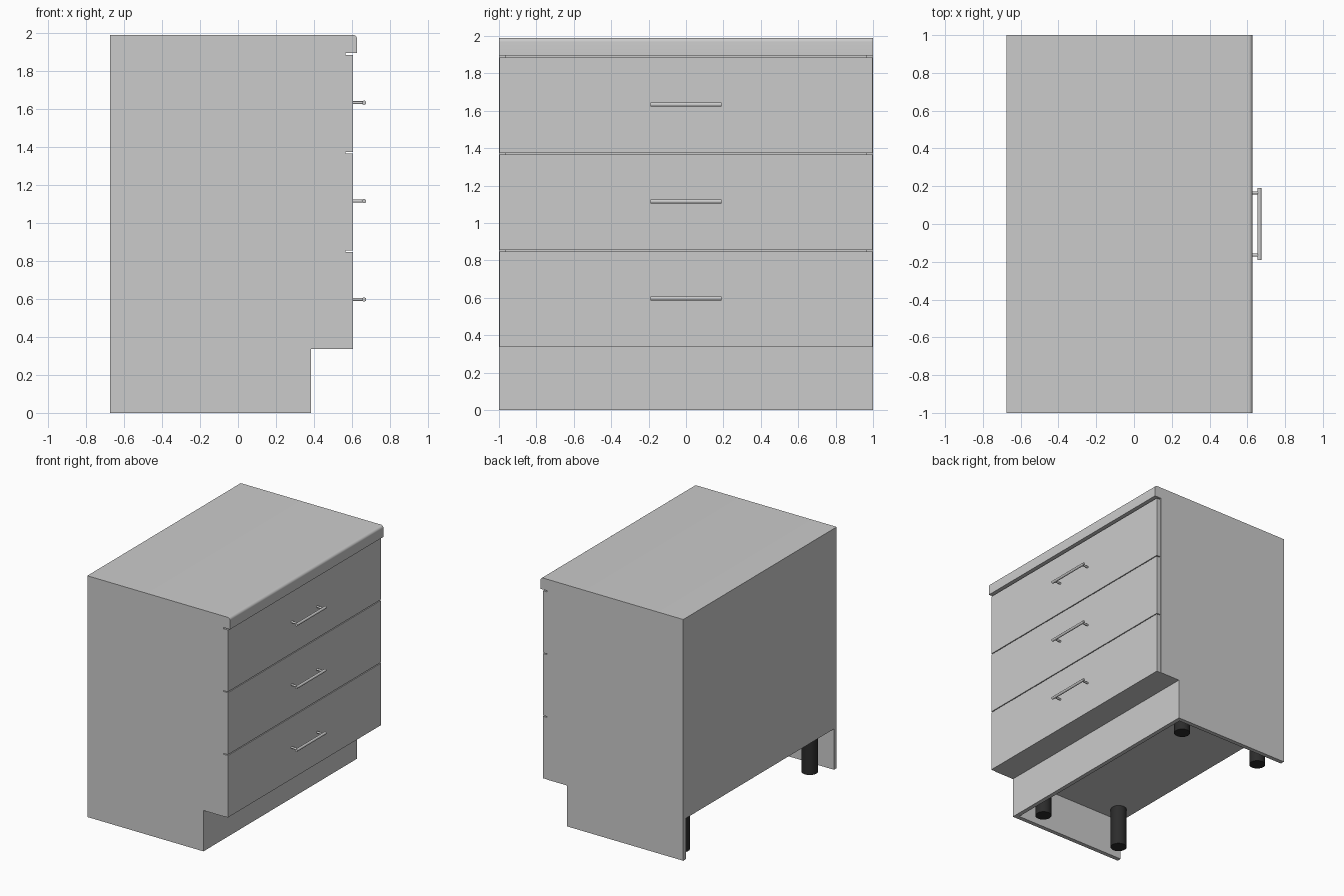
import bpy, bmesh, math

if "Cube" in bpy.data.objects:
    bpy.data.objects.remove(bpy.data.objects["Cube"])

BACK, CARCASS, FACE = -0.675, 0.567, 0.606   # x of back, carcass front, drawer faces
TOE_X, TOE_Z = 0.385, 0.337                  # toe-kick recess
TOP_Z, COUNTER_Z = 1.99, 1.895
T = 0.035                                    # panel thickness

black = bpy.data.materials.new("leg_black")
black.diffuse_color = (0.025, 0.025, 0.025, 1)
black.use_nodes = True
black.node_tree.nodes["Principled BSDF"].inputs["Base Color"].default_value = black.diffuse_color


def extrude_profile(name, pts, y0, y1):
    """Extrude an x/z outline along y."""
    bm = bmesh.new()
    face = bm.faces.new([bm.verts.new((x, y0, z)) for x, z in pts])
    ext = bmesh.ops.extrude_face_region(bm, geom=[face])
    moved = [v for v in ext["geom"] if isinstance(v, bmesh.types.BMVert)]
    bmesh.ops.translate(bm, verts=moved, vec=(0, y1 - y0, 0))
    bmesh.ops.recalc_face_normals(bm, faces=bm.faces)
    mesh = bpy.data.meshes.new(name)
    bm.to_mesh(mesh)
    bm.free()
    obj = bpy.data.objects.new(name, mesh)
    bpy.context.collection.objects.link(obj)
    return obj


def box(name, x0, x1, y0, y1, z0, z1):
    return extrude_profile(name, [(x0, z0), (x1, z0), (x1, z1), (x0, z1)], y0, y1)


def rod(name, loc, radius, length, rot=(0, 0, 0), sides=32):
    bpy.ops.mesh.primitive_cylinder_add(vertices=sides, radius=radius, depth=length,
                                        location=loc, rotation=rot)
    obj = bpy.context.object
    obj.name = name
    bpy.ops.object.shade_smooth_by_angle(angle=math.radians(40))
    return obj


# Side panels with toe-kick notch
side = [(BACK, 0), (TOE_X, 0), (TOE_X, TOE_Z), (CARCASS, TOE_Z),
        (CARCASS, COUNTER_Z), (BACK, COUNTER_Z)]
extrude_profile("left_side_panel", side, -1, -1 + T)
extrude_profile("right_side_panel", side, 1 - T, 1)

# Carcass bottom, back and plinth
inner = 1 - T
box("bottom_panel", BACK, CARCASS, -inner, inner, TOE_Z, TOE_Z + T)
box("back_panel", BACK, BACK + 0.02, -inner, inner, TOE_Z + T, COUNTER_Z)
box("plinth", TOE_X - T, TOE_X, -inner, inner, 0, TOE_Z)

# Countertop with rounded front edge
r, edge = 0.022, 0.627
arc = [(edge - r + r * math.cos(a), TOP_Z - r + r * math.sin(a))
       for a in (math.radians(15 * i) for i in range(7))]
top = extrude_profile("countertop", [(BACK, COUNTER_Z), (edge, COUNTER_Z)] + arc + [(BACK, TOP_Z)], -1, 1)
bpy.context.view_layer.objects.active = top
top.select_set(True)
bpy.ops.object.shade_smooth_by_angle(angle=math.radians(30))
top.select_set(False)

# Drawer fronts with bar handles
pitch, gap = 0.518, 0.007
for i in range(3):
    z = TOE_Z + i * pitch
    box(f"drawer_front_{i + 1}", CARCASS, FACE, -0.997, 0.997, z, z + pitch - gap)
    hz = z + pitch / 2 + 0.001
    rod(f"handle_bar_{i + 1}", (0.664, 0, hz), 0.011, 0.38, (math.pi / 2, 0, 0), 24)
    for s in (-1, 1):
        rod(f"handle_post_{i + 1}", ((FACE + 0.664) / 2, s * 0.165, hz), 0.008,
            0.664 - FACE, (0, math.pi / 2, 0), 16)

# Black support legs
for x in (-0.545, 0.215):
    for y in (-0.835, 0.835):
        leg = rod("support_leg", (x, y, TOE_Z / 2), 0.062, TOE_Z)
        leg.data.materials.append(black)
